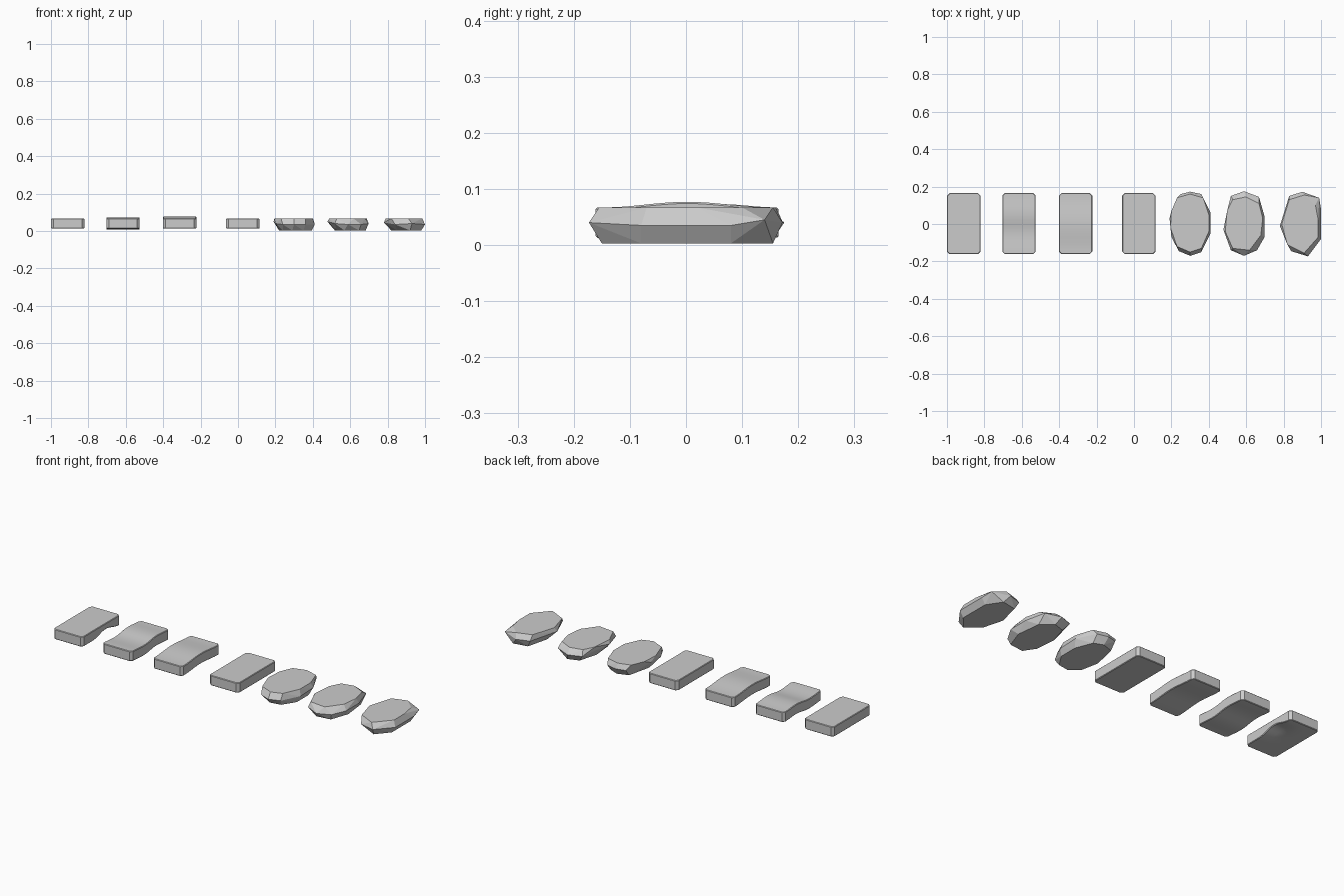
import bpy, bmesh, math
from mathutils import Vector

if "Cube" in bpy.data.objects:
    bpy.data.objects.remove(bpy.data.objects["Cube"])


def finish(bm, name, smooth):
    bmesh.ops.recalc_face_normals(bm, faces=bm.faces)
    me = bpy.data.meshes.new(name)
    bm.to_mesh(me)
    bm.free()
    ob = bpy.data.objects.new(name, me)
    bpy.context.collection.objects.link(ob)
    if smooth:
        bpy.ops.object.select_all(action='DESELECT')
        ob.select_set(True)
        bpy.context.view_layer.objects.active = ob
        bpy.ops.object.shade_smooth_by_angle(angle=math.radians(30))
    return ob


def bump(t, centre, width):
    d = abs(t - centre) / width
    return 0.5 + 0.5 * math.cos(math.pi * d) if d < 1 else 0.0


# Plank steps: chamfered slab, cut into strips and then warped
def plank(name, cx, warp):
    bm = bmesh.new()
    bmesh.ops.create_cube(bm, size=1)
    for v in bm.verts:
        v.co = Vector((v.co.x * 0.178, v.co.y * 0.326, v.co.z * 0.054))
    upright = [e for e in bm.edges if abs(e.verts[0].co.z - e.verts[1].co.z) > 0.01]
    bmesh.ops.bevel(bm, geom=upright, offset=0.013, segments=1, affect='EDGES')
    rim = [e for e in bm.edges if abs(e.verts[0].co.z - e.verts[1].co.z) < 0.001]
    bmesh.ops.bevel(bm, geom=rim, offset=0.003, segments=1, affect='EDGES')
    cuts = [(Vector((0, -0.14 + 0.02 * i, 0)), Vector((0, 1, 0))) for i in range(15)]
    cuts += [(Vector((x, 0, 0)), Vector((1, 0, 0))) for x in (-0.04, 0, 0.04)]
    for co, no in cuts:
        bmesh.ops.bisect_plane(bm, geom=bm.verts[:] + bm.edges[:] + bm.faces[:],
                               plane_co=co, plane_no=no)
    for v in bm.verts:
        x, y, z = v.co
        v.co = Vector((x + cx, y + 0.002, z + 0.04 + warp(x, y, z)))
    finish(bm, name, True)


def notch(x, y, z):
    return 0.022 * bump(y, 0.04, 0.11) * max(0, x / 0.089) if z < 0 else 0.0


def wave(x, y, z):
    return 0.006 * (bump(y, 0.06, 0.10) - bump(y, -0.06, 0.10))


def hump(x, y, z):
    return 0.010 * bump(y, 0.0, 0.15)


plank("notched_plank", -0.91, notch)
plank("wavy_plank", -0.615, wave)
plank("humped_plank", -0.312, hump)
plank("flat_plank", 0.026, lambda x, y, z: 0.0)


# Stone steps: faceted hulls from (x, y, z) points in hundredths
def stone(name, cx, top, mid, low):
    bm = bmesh.new()
    pts = [(x, y, 6.7) for x, y in top] + mid + [(x, y, 0.3) for x, y in low]
    for x, y, z in pts:
        bm.verts.new((cx + x / 100, y / 100, z / 100))
    res = bmesh.ops.convex_hull(bm, input=bm.verts[:])
    loose = [v for v in bm.verts if not v.link_faces]
    bmesh.ops.delete(bm, geom=loose, context='VERTS')
    bmesh.ops.dissolve_limit(bm, angle_limit=math.radians(2), verts=bm.verts[:], edges=bm.edges[:])
    finish(bm, name, False)


stone("round_stone", 0.30,
      [(-7, 14), (0, 16), (7, 14), (10, 5), (10, -4), (6, -13), (0, -15), (-7, -12), (-10.5, -2), (-10, 7)],
      [(-5, 16, 4), (0, 17.3, 4), (6, 16, 4), (11, 6, 4), (11, -5, 3.5), (6, -15, 3.5),
       (0, -17, 3.5), (-6, -14.5, 3.5), (-10, -7, 4), (-11, 3, 5)],
      [(-5, 13), (1, 15), (6, 13), (9.5, 4), (9.5, -6), (5, -13), (-1, -14), (-6, -10), (-8, 0)])
stone("angular_stone", 0.588,
      [(-6, 13), (1, 14.5), (8, 11), (10, 3), (9, -6), (3, -14), (-6, -13), (-10, -4), (-9, 7)],
      [(-7, 15, 4), (0, 17.5, 4), (8, 14.5, 4.5), (11, 4, 4), (11, -7, 4), (7, -14, 3.5),
       (0, -17, 3.5), (-7, -14, 4), (-11, -3, 5)],
      [(-4, 13), (2, 15), (8, 10), (9.5, -3), (6, -13), (-2, -14), (-6, -8), (-7, 3)])
stone("jagged_stone", 0.89,
      [(-6, 13), (2, 15.5), (8, 10), (9.5, 2), (9.5, -7), (2, -15.5), (-7, -11), (-10, 0)],
      [(-6, 15, 4), (1, 17.2, 4), (10, 14, 4.5), (11, 8, 3.5), (11, -8, 3.5), (4, -17.3, 4),
       (-5, -14.5, 3.5), (-11, -1, 4.5)],
      [(-4, 14), (4, 15.5), (9, 8), (9, -8), (3, -15), (-4, -9), (-7, 2)])
